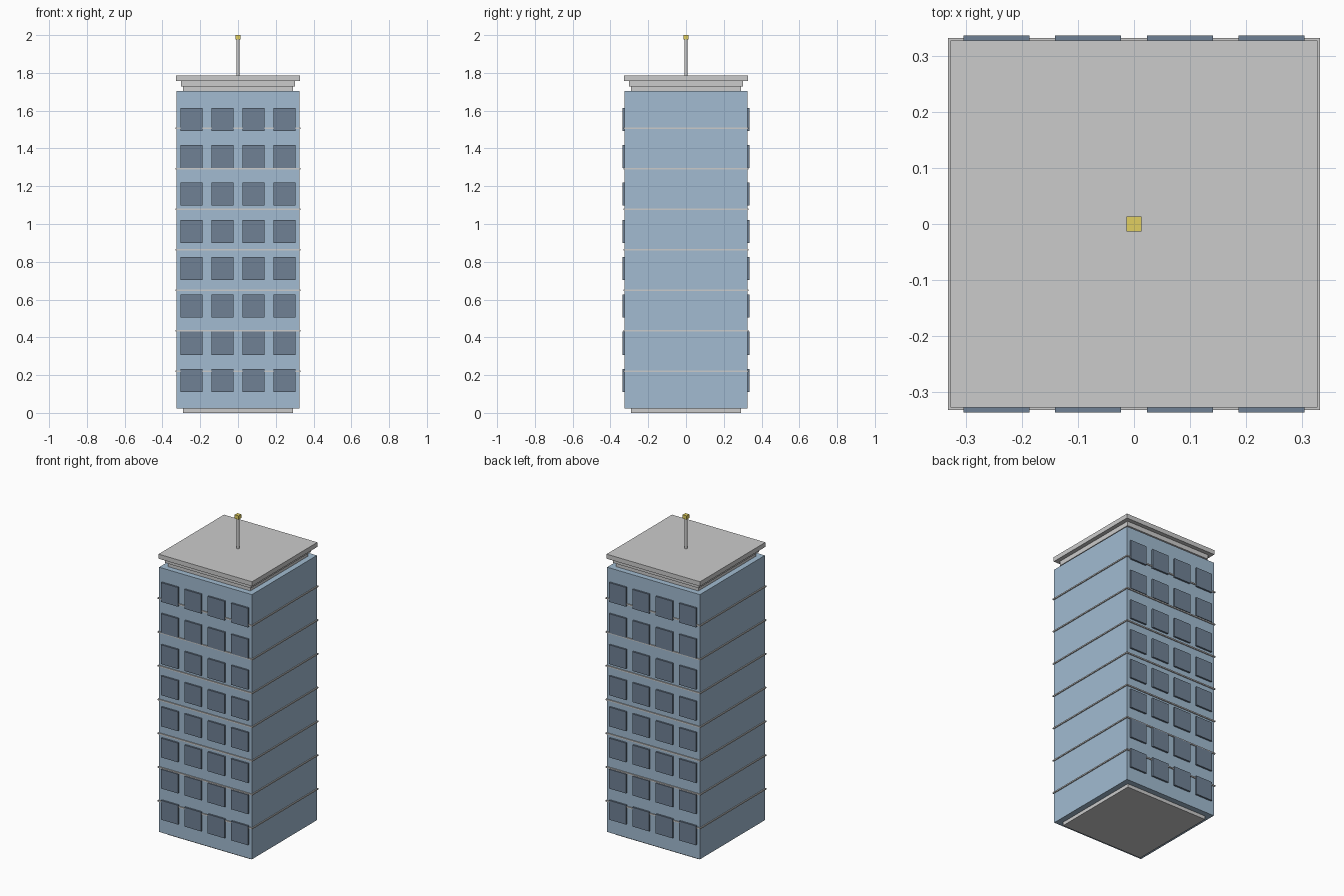
import bpy

if "Cube" in bpy.data.objects:
    bpy.data.objects.remove(bpy.data.objects["Cube"])


def material(name, color):
    m = bpy.data.materials.new(name)
    m.diffuse_color = (*color, 1)
    m.use_nodes = True
    m.node_tree.nodes["Principled BSDF"].inputs["Base Color"].default_value = m.diffuse_color
    return m


BLUE = material("facade_blue", (0.36, 0.50, 0.64))
GLASS = material("window_blue", (0.16, 0.22, 0.30))
YELLOW = material("beacon_yellow", (0.75, 0.62, 0.12))


def box(name, half, z0, z1, mat=None, x=0, y=0, half_y=None):
    hy = half if half_y is None else half_y
    bpy.ops.mesh.primitive_cube_add(size=1, location=(x, y, (z0 + z1) / 2))
    ob = bpy.context.object
    ob.name = name
    ob.scale = (2 * half, 2 * hy, z1 - z0)
    bpy.ops.object.transform_apply(location=False, rotation=False, scale=True)
    if mat:
        ob.data.materials.append(mat)
    return ob


# Plinth and tower body
box("plinth", 0.29, 0, 0.022)
box("tower_body", 0.326, 0.022, 1.703, BLUE)

# Thin ledges between floors
for i in range(7):
    z = 0.22 + i * 0.2144
    box(f"floor_ledge_{i + 1}", 0.332, z - 0.004, z + 0.004)

# Windows on front and back
for side, y in (("front", -0.331), ("back", 0.331)):
    for row in range(8):
        z = 0.171 + row * 0.1976
        for col in range(4):
            box(f"{side}_window_{row + 1}_{col + 1}", 0.059, z - 0.061, z + 0.061,
                GLASS, x=(col - 1.5) * 0.164, y=y, half_y=0.006)

# Stepped roof
box("roof_neck", 0.29, 1.703, 1.728)
box("roof_step", 0.302, 1.728, 1.757)
box("roof_slab", 0.328, 1.757, 1.786)

# Mast and beacon
bpy.ops.mesh.primitive_cylinder_add(vertices=16, radius=0.008, depth=0.2, location=(0, 0, 1.882))
bpy.context.object.name = "mast"
bpy.ops.object.shade_smooth_by_angle()
box("beacon", 0.0135, 1.976, 2.0, YELLOW)
